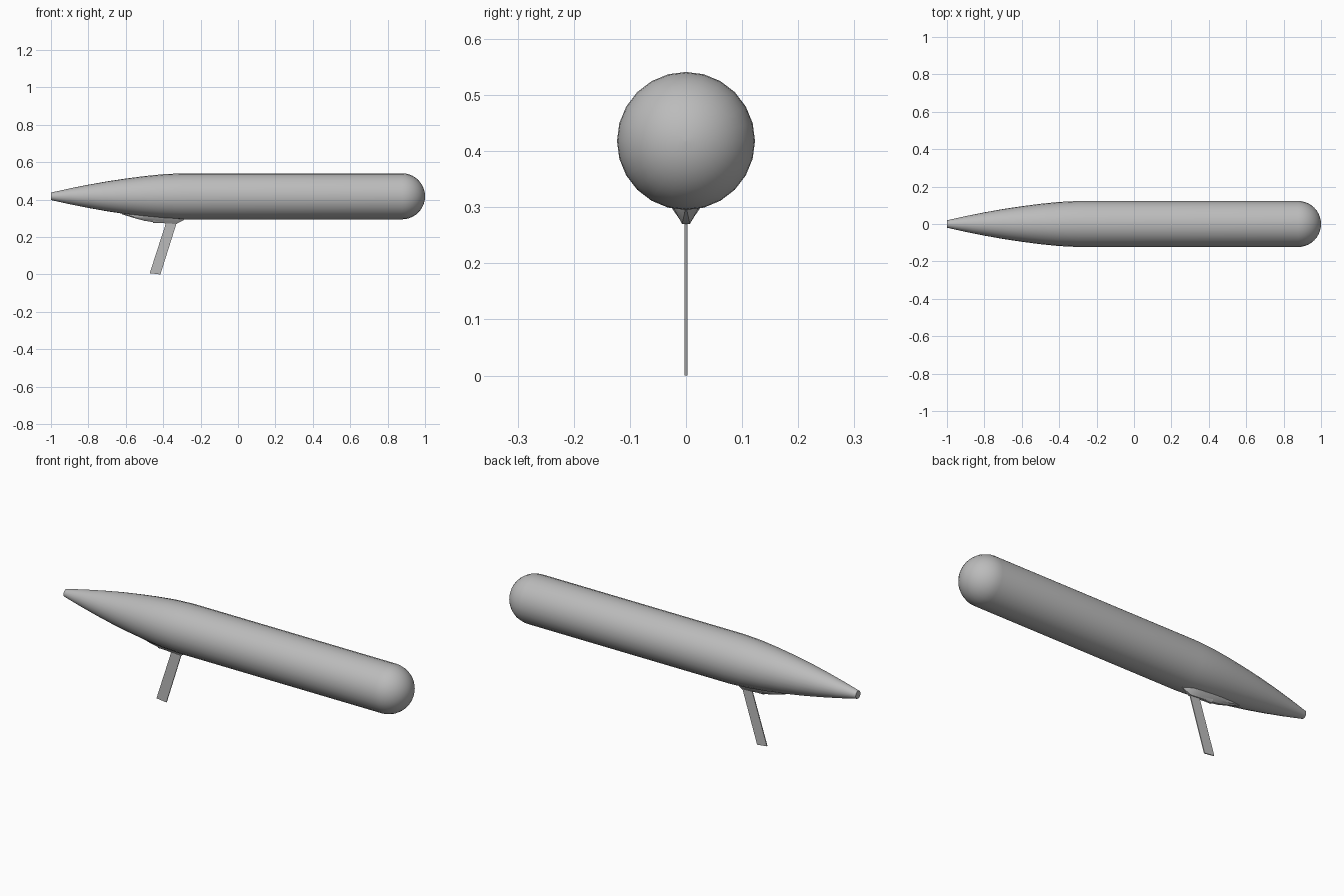
import bpy, bmesh
from math import sin, cos, pi

cube = bpy.data.objects.get("Cube")
if cube:
    bpy.data.objects.remove(cube)

grey = bpy.data.materials.new("plain_grey")
grey.use_nodes = True
GREY = (0.5, 0.5, 0.5, 1)
grey.diffuse_color = GREY
grey.node_tree.nodes["Principled BSDF"].inputs["Base Color"].default_value = GREY

AXIS_Z, RADIUS, SIDES = 0.418, 0.123, 24


def loft(name, rings, smooth=True):
    """Skin a list of equal-sized point rings and cap both ends."""
    bm = bmesh.new()
    loops = [[bm.verts.new(p) for p in ring] for ring in rings]
    n = len(loops[0])
    for a, b in zip(loops, loops[1:]):
        for i in range(n):
            j = (i + 1) % n
            bm.faces.new((a[i], a[j], b[j], b[i]))
    bm.faces.new(loops[0])
    bm.faces.new(loops[-1])
    bmesh.ops.recalc_face_normals(bm, faces=bm.faces)
    mesh = bpy.data.meshes.new(name)
    bm.to_mesh(mesh)
    bm.free()
    mesh.materials.append(grey)
    obj = bpy.data.objects.new(name, mesh)
    bpy.context.collection.objects.link(obj)
    if smooth:
        bpy.ops.object.select_all(action="DESELECT")
        obj.select_set(True)
        bpy.context.view_layer.objects.active = obj
        bpy.ops.object.shade_smooth_by_angle(angle=pi / 5)
    return obj


def circle(x, r, z=AXIS_Z, sides=SIDES):
    return [(x, r * cos(2 * pi * i / sides), z + r * sin(2 * pi * i / sides))
            for i in range(sides)]


# Hull: tapered tail, straight middle, hemispherical nose
profile = [(-1, 0.02), (-0.9, 0.042), (-0.8, 0.062), (-0.7, 0.08), (-0.6, 0.095),
           (-0.5, 0.108), (-0.4, 0.118), (-0.3, RADIUS)]
nose_x = 1 - RADIUS
for i in range(10):
    t = pi / 2 * i / 10
    profile.append((nose_x + RADIUS * sin(t), RADIUS * cos(t)))
profile.append((1, 0.001))
loft("hull", [circle(x, r) for x, r in profile])

# Fairing under the hull: flared at the top, narrow keel; (x, half width, keel z)
stations = [(-0.62, 0.004, 0.322), (-0.56, 0.016, 0.303), (-0.5, 0.024, 0.287),
            (-0.44, 0.03, 0.278), (-0.38, 0.032, 0.273), (-0.33, 0.028, 0.27),
            (-0.305, 0.016, 0.283), (-0.28, 0.004, 0.297)]
rings = []
for x, w, keel in stations:
    top = max(keel + 0.012, 0.305)
    half = [(w, top + 0.01), (w * 0.8, top - 0.006),
            (w * 0.45, keel + (top - keel) * 0.3), (w * 0.25, keel)]
    rings.append([(x, y, z) for y, z in half] + [(x, -y, z) for y, z in reversed(half)])
loft("fairing", rings)

# Small port on the fairing
loft("fairing_port", [circle(x, 0.015, 0.289, 10) for x in (-0.455, -0.395)])

# Thin swept strut
loft("strut", [[(-0.472, y, 0.007), (-0.415, y, 0), (-0.325, y, 0.285), (-0.382, y, 0.285)]
               for y in (-0.0025, 0.0025)], smooth=False)
